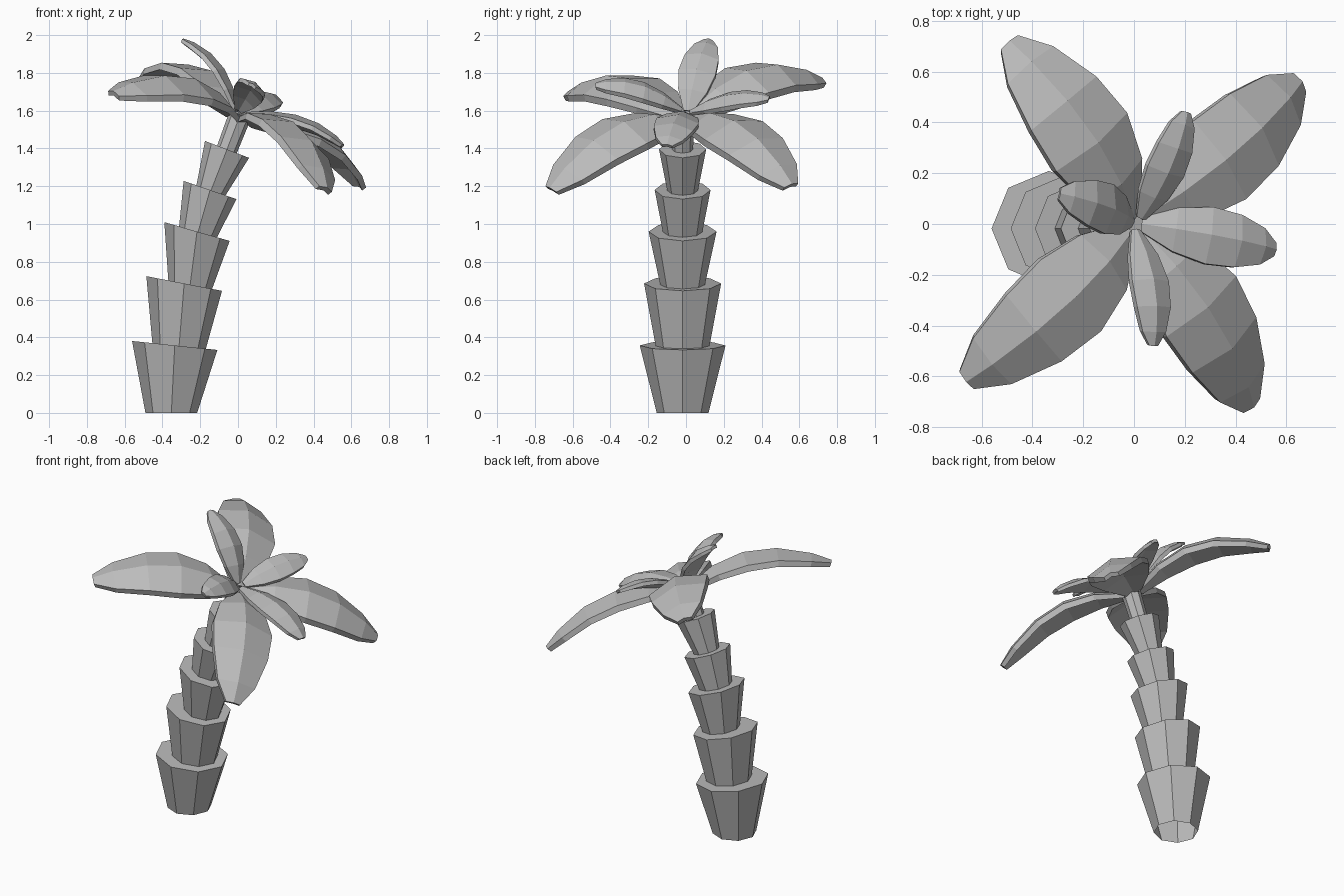
import bpy, bmesh, math
from mathutils import Vector

cube = bpy.data.objects.get("Cube")
if cube:
    bpy.data.objects.remove(cube, do_unlink=True)

grey = bpy.data.materials.new("plain_grey")
grey.use_nodes = True
COLOUR = (0.5, 0.5, 0.5, 1)
grey.diffuse_color = COLOUR
grey.node_tree.nodes["Principled BSDF"].inputs["Base Color"].default_value = COLOUR


def loft(name, rings, close_start=True):
    """Skin closed rings of equal size and cap the ends."""
    bm = bmesh.new()
    loops = [[bm.verts.new(p) for p in ring] for ring in rings]
    n = len(loops[0])
    for a, b in zip(loops, loops[1:]):
        for i in range(n):
            j = (i + 1) % n
            bm.faces.new((a[i], a[j], b[j], b[i]))
    if close_start:
        bm.faces.new(loops[0][::-1])
    bm.faces.new(loops[-1])
    bmesh.ops.recalc_face_normals(bm, faces=bm.faces[:])
    mesh = bpy.data.meshes.new(name)
    bm.to_mesh(mesh)
    bm.free()
    mesh.materials.append(grey)
    obj = bpy.data.objects.new(name, mesh)
    bpy.context.collection.objects.link(obj)
    return obj


def tilted_ring(x, z, radius, tilt, sides=8):
    """Polygon leaning towards +x with one corner at -x."""
    t = math.radians(tilt)
    ring = []
    for i in range(sides):
        a = math.tau * i / sides
        u = radius * math.cos(a)
        ring.append((x + u * math.cos(t), radius * math.sin(a) - 0.018, z - u * math.sin(t)))
    return ring


def leaf(name, base, tip, half_width, arch, lean, thickness):
    """Arched, creased blade; lean is the tilt of its upper side towards +x."""
    base, tip = Vector(base), Vector(tip)
    t = math.radians(lean)
    up = Vector((math.sin(t), 0, math.cos(t)))
    ctrl = (base + tip) / 2 + up * arch
    rings = []
    for s, w in STATIONS:
        p = base * (1 - s) ** 2 + ctrl * 2 * s * (1 - s) + tip * s * s
        tangent = ((ctrl - base) * (1 - s) + (tip - ctrl) * s).normalized()
        side = tangent.cross(up).normalized()
        normal = side.cross(tangent)
        half = side * w * half_width
        fold = normal * w * half_width * 0.2
        thick = normal * thickness * (0.6 + 0.4 * w)
        top = [p - half - fold, p + fold * 0.5, p + half - fold]
        rings.append(top + [q - thick for q in reversed(top)])
    return loft(name, rings)


# Trunk: flared sections, open below, each (x, z, radius, tilt) at the bottom and the top
TRUNK = [
    ((-0.353, 0, 0.137, 0), (-0.335, 0.357, 0.227, 6)),
    ((-0.314, 0.33, 0.138, 6), (-0.285, 0.685, 0.204, 11)),
    ((-0.257, 0.65, 0.112, 11), (-0.217, 0.96, 0.18, 16)),
    ((-0.218, 0.935, 0.1, 16), (-0.148, 1.18, 0.148, 19)),
    ((-0.152, 1.155, 0.077, 19), (-0.058, 1.395, 0.125, 21)),
    ((-0.07, 1.365, 0.055, 21), (0.005, 1.56, 0.06, 24)),
]
for i, (low, high) in enumerate(TRUNK):
    loft(f"trunk_section_{i + 1}", [tilted_ring(*low), tilted_ring(*high)], False)

# Leaf outline: (position along the blade, relative width)
STATIONS = [(0, 0.25), (0.2, 0.77), (0.43, 1), (0.66, 0.92), (0.88, 0.64), (1, 0.24)]

# Large leaves: base, tip and arch
LARGE = {
    "large_leaf_back_right": ((0, 0.02, 1.58), (-0.49, 0.72, 1.77), 0.3),
    "large_leaf_back_left": ((0.03, 0.02, 1.57), (0.66, 0.56, 1.21), 0.26),
    "large_leaf_front_right": ((-0.01, -0.03, 1.58), (-0.66, -0.62, 1.7), 0.27),
    "large_leaf_front_left": ((0.04, -0.03, 1.56), (0.47, -0.72, 1.19), 0.28),
}
for name, (base, tip, arch) in LARGE.items():
    leaf(name, base, tip, 0.192, arch, 25, 0.04)

# Small inner leaves: base, tip, half width, arch and lean
SMALL = {
    "small_leaf_right": ((0, 0.01, 1.6), (-0.29, 0.12, 1.98), 0.1, 0.14, 42),
    "small_leaf_back": ((0.03, 0.02, 1.6), (0.21, 0.44, 1.67), 0.085, 0.1, 30),
    "small_leaf_left": ((0.03, 0, 1.59), (0.56, -0.1, 1.42), 0.114, 0.14, 42),
    "small_leaf_front": ((0.01, -0.02, 1.61), (0.08, -0.48, 1.74), 0.085, 0.13, 32),
}
for name, (base, tip, half_width, arch, lean) in SMALL.items():
    leaf(name, base, tip, half_width, arch, lean, 0.026)
